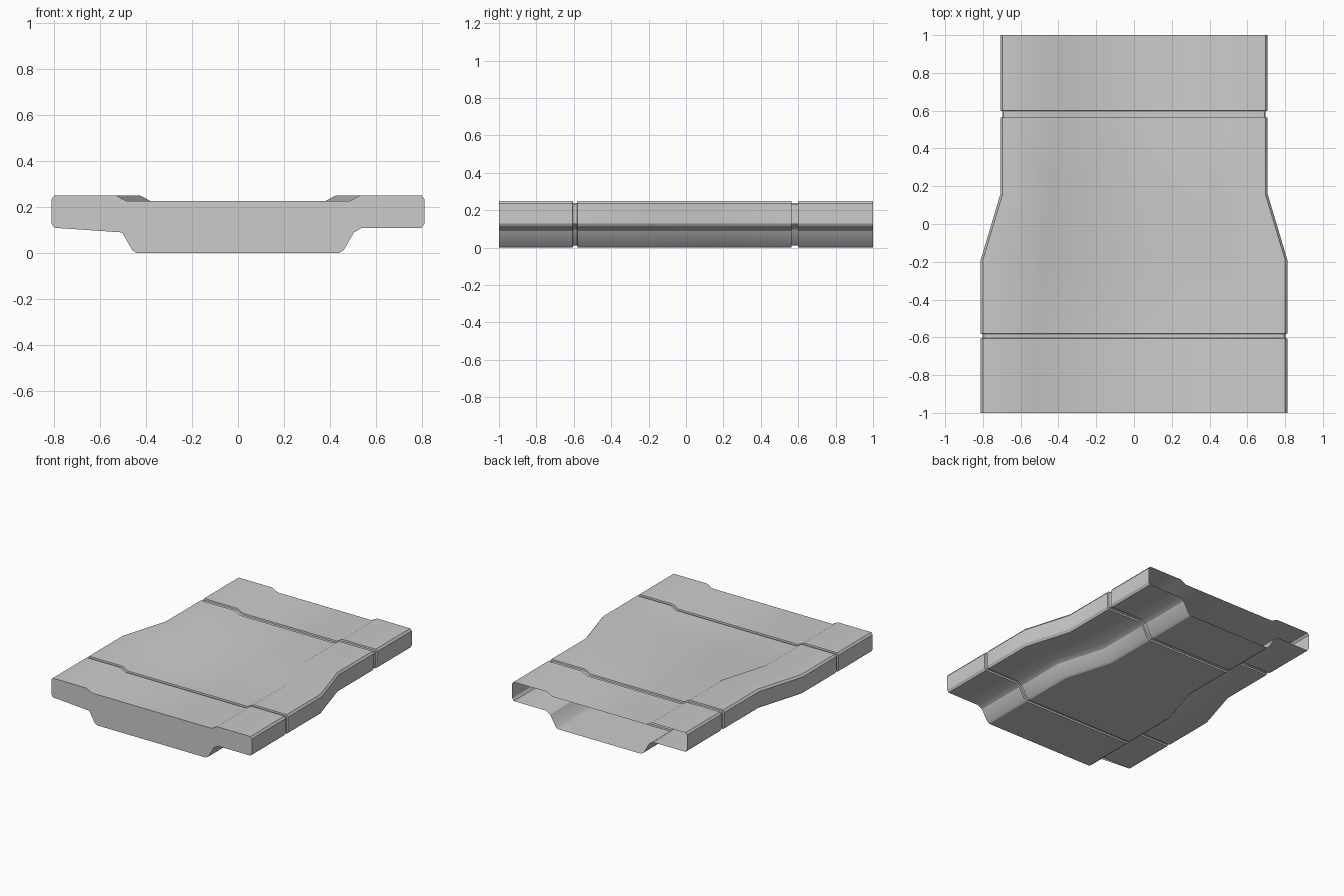
import bpy, bmesh
from mathutils import Vector

if "Cube" in bpy.data.objects:
    bpy.data.objects.remove(bpy.data.objects["Cube"])

# Right half of the wide cross-section (x, z), bottom to top
HALF = [(0.44, 0.0), (0.46, 0.012), (0.505, 0.09), (0.54, 0.11), (0.80, 0.11),
        (0.812, 0.128), (0.812, 0.235), (0.80, 0.25), (0.53, 0.25), (0.485, 0.226)]

# Stations along the length: (y, sideways narrowing, groove depth)
N = 0.105
D = 0.011
STATIONS = [(-1, 0, 0), (-0.606, 0, 0), (-0.604, 0, D), (-0.582, 0, D), (-0.58, 0, 0),
            (-0.19, 0, 0), (0.16, N, 0),
            (0.563, N, 0), (0.565, N, D), (0.598, N, D), (0.60, N, 0), (1, N, 0)]


def section(narrow, depth):
    """Closed counter-clockwise outline, optionally inset by depth."""
    right = [Vector((x - narrow, z)) for x, z in HALF]
    pts = right + [Vector((-p.x, p.y)) for p in reversed(right)]
    out = []
    for i, p in enumerate(pts):
        a = (p - pts[i - 1]).normalized()
        b = (pts[(i + 1) % len(pts)] - p).normalized()
        na, nb = Vector((-a.y, a.x)), Vector((-b.y, b.x))
        m = (na + nb).normalized()
        out.append(p + m * depth / m.dot(na))
    return out


def make_object(name, bm):
    bmesh.ops.recalc_face_normals(bm, faces=bm.faces)
    me = bpy.data.meshes.new(name)
    bm.to_mesh(me)
    bm.free()
    ob = bpy.data.objects.new(name, me)
    bpy.context.collection.objects.link(ob)
    bpy.ops.object.select_all(action='DESELECT')
    ob.select_set(True)
    bpy.context.view_layer.objects.active = ob
    bpy.ops.object.shade_smooth_by_angle(angle=0.52)
    return ob


# Hollow duct shell, open at the back and closed at the front
bm = bmesh.new()
rings = [[bm.verts.new((p.x, y, p.y)) for p in section(n, d)] for y, n, d in STATIONS]
count = len(rings[0])
for r0, r1 in zip(rings, rings[1:]):
    for i in range(count):
        j = (i + 1) % count
        bm.faces.new((r0[i], r0[j], r1[j], r1[i]))
front = bm.faces.new(rings[0])
bmesh.ops.triangulate(bm, faces=[front])
make_object("tapered_duct_shell", bm)
